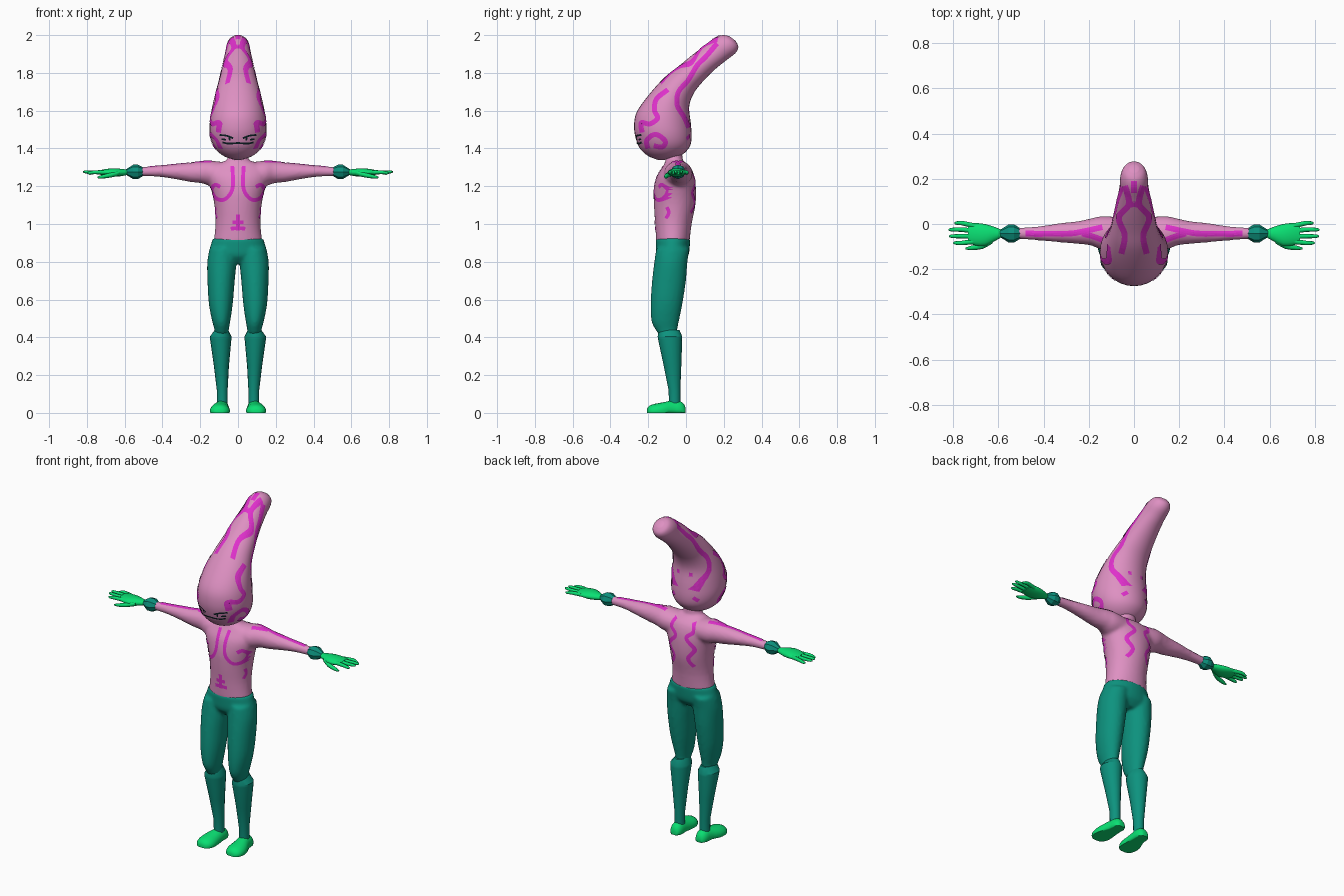
import bpy, bmesh, math
from mathutils import Vector
from mathutils.bvhtree import BVHTree

if "Cube" in bpy.data.objects:
    bpy.data.objects.remove(bpy.data.objects["Cube"])


def material(name, rgb):
    m = bpy.data.materials.new(name)
    m.diffuse_color = (*rgb, 1)
    m.use_nodes = True
    m.node_tree.nodes["Principled BSDF"].inputs["Base Color"].default_value = m.diffuse_color
    return m


PINK = material("pink_skin", (0.73, 0.28, 0.54))
MAGENTA = material("magenta_marking", (0.74, 0.03, 0.60))
TEAL = material("teal_cloth", (0.004, 0.29, 0.21))
GREEN = material("bright_green", (0.003, 0.74, 0.17))
DARK = material("dark_line", (0.004, 0.015, 0.02))


def spline(pts, k):
    """Catmull-Rom resampling of tuples of any length."""
    if k < 2:
        return [tuple(p) for p in pts]
    out = []
    for i in range(len(pts) - 1):
        quad = [pts[max(i - 1, 0)], pts[i], pts[i + 1], pts[min(i + 2, len(pts) - 1)]]
        for j in range(k):
            t = j / k
            out.append(tuple(0.5 * (2 * b + (c - a) * t + (2 * a - 5 * b + 4 * c - d) * t * t
                                    + (3 * b - a - 3 * c + d) * t ** 3) for a, b, c, d in zip(*quad)))
    return out + [tuple(pts[-1])]


# Row layouts: a station followed by the extents of its elliptical section
def up(z, x0, x1, y0, y1):
    return Vector(((x0 + x1) / 2, (y0 + y1) / 2, z)), Vector(((x1 - x0) / 2, 0, 0)), Vector((0, (y1 - y0) / 2, 0))


def along_x(x, y0, y1, z0, z1):
    return Vector((x, (y0 + y1) / 2, (z0 + z1) / 2)), Vector((0, (y1 - y0) / 2, 0)), Vector((0, 0, (z1 - z0) / 2))


def along_y(y, x0, x1, z0, z1):
    return Vector(((x0 + x1) / 2, y, (z0 + z1) / 2)), Vector(((x1 - x0) / 2, 0, 0)), Vector((0, 0, (z1 - z0) / 2))


def tilted(fy, fz, by, bz, w):
    f, b = Vector((0, fy, fz)), Vector((0, by, bz))
    return (f + b) / 2, (f - b) / 2, Vector((w, 0, 0))


def loft(bm, rows, layout, n=20, k=3, side=1):
    rings = []
    for row in spline(rows, k):
        c, u, v = layout(*row)
        ring = []
        for i in range(n):
            a = math.tau * i / n
            p = c + u * math.cos(a) + v * math.sin(a)
            ring.append(bm.verts.new((p.x * side, p.y, max(p.z, 0))))
        rings.append(ring)
    for r, s in zip(rings, rings[1:]):
        for i in range(n):
            j = (i + 1) % n
            bm.faces.new((r[i], r[j], s[j], s[i]))
    bm.faces.new(rings[0])
    bm.faces.new(rings[-1])


def finish(bm, name, mat, voxel=0, angle=40):
    bmesh.ops.recalc_face_normals(bm, faces=bm.faces)
    me = bpy.data.meshes.new(name)
    bm.to_mesh(me)
    bm.free()
    ob = bpy.data.objects.new(name, me)
    bpy.context.collection.objects.link(ob)
    if voxel:  # fuse overlapping volumes into one smooth skin
        r = ob.modifiers.new("fuse", 'REMESH')
        r.mode, r.voxel_size = 'VOXEL', voxel
        s = ob.modifiers.new("relax", 'SMOOTH')
        s.factor, s.iterations = 0.5, 5
        dg = bpy.context.evaluated_depsgraph_get()
        ob.data = bpy.data.meshes.new_from_object(ob.evaluated_get(dg))
        ob.modifiers.clear()
    ob.data.materials.clear()
    ob.data.materials.append(mat)
    bpy.ops.object.select_all(action='DESELECT')
    ob.select_set(True)
    bpy.context.view_layer.objects.active = ob
    bpy.ops.object.shade_smooth_by_angle(angle=math.radians(angle))
    return ob


# Curved, tapering head
bm = bmesh.new()
loft(bm, [(-.145, 1.338, -.125, 1.338, .01), (-.20, 1.36, -.06, 1.35, .065), (-.24, 1.395, -.015, 1.37, .105),
          (-.262, 1.44, .02, 1.41, .135), (-.275, 1.51, .03, 1.46, .15), (-.262, 1.59, .026, 1.53, .147),
          (-.20, 1.68, .017, 1.62, .13), (-.115, 1.775, .04, 1.69, .107), (-.04, 1.835, .09, 1.755, .091),
          (.04, 1.90, .155, 1.82, .076), (.11, 1.953, .215, 1.868, .064), (.155, 1.987, .262, 1.905, .06),
          (.195, 2.0, .277, 1.938, .046), (.23, 1.994, .262, 1.97, .02)], tilted, 32, 4)
head = finish(bm, "head", PINK)

# Torso, neck and arms fused into one skin
bm = bmesh.new()
loft(bm, [(.90, -.13, .13, -.158, .018), (1.0, -.119, .119, -.163, .03), (1.1, -.125, .125, -.17, .05),
          (1.18, -.142, .142, -.17, .053), (1.25, -.165, .165, -.155, .045), (1.30, -.155, .155, -.125, .025),
          (1.33, -.08, .08, -.11, -.01), (1.345, -.055, .055, -.108, -.018), (1.40, -.05, .05, -.105, -.02)], up, 32)
for s in (1, -1):
    loft(bm, [(.05, -.12, .03, 1.20, 1.325), (.14, -.115, .035, 1.20, 1.335), (.19, -.095, .025, 1.215, 1.332),
              (.25, -.088, .012, 1.222, 1.325), (.32, -.082, .005, 1.235, 1.318), (.42, -.073, -.01, 1.25, 1.308),
              (.53, -.065, -.018, 1.253, 1.30)], along_x, 20, 3, s)
torso = finish(bm, "torso_and_arms", PINK, .009)

# Trousers: hips and thighs fused, with separate shins
bm = bmesh.new()
loft(bm, [(.925, -.133, .133, -.16, .022), (.88, -.147, .147, -.16, .02), (.83, -.155, .155, -.155, .012),
          (.79, -.10, .10, -.12, -.02)], up, 32)
for s in (1, -1):
    loft(bm, [(.87, .012, .15, -.158, .018), (.80, .008, .163, -.168, .008), (.70, .017, .162, -.18, 0),
              (.58, .027, .155, -.188, -.018), (.49, .04, .138, -.184, -.036), (.445, .048, .126, -.165, -.045),
              (.41, .052, .122, -.14, -.045)], up, 20, 3, s)
finish(bm, "trousers", TEAL, .009)
for s, side in ((1, "right"), (-1, "left")):
    bm = bmesh.new()
    loft(bm, [(.44, .052, .122, -.145, -.035), (.405, .035, .148, -.15, -.02), (.39, .035, .148, -.148, -.02),
              (.25, .048, .128, -.118, -.025), (.12, .055, .112, -.092, -.03), (.04, .055, .112, -.09, -.03)],
         up, 16, 1, s)
    finish(bm, side + "_shin", TEAL, angle=30)

    # Shoe with flat sole
    bm = bmesh.new()
    loft(bm, [(-.207, .08, .115, -.01, .018), (-.195, .057, .137, -.02, .037), (-.165, .043, .149, -.03, .048),
              (-.12, .044, .145, -.03, .056), (-.07, .047, .125, -.03, .066), (-.03, .048, .12, -.03, .062),
              (-.008, .058, .108, -.02, .042), (-.002, .07, .098, -.01, .02)], along_y, 20, 2, s)
    finish(bm, side + "_shoe", GREEN, angle=60)

    # Faceted bracelet
    bm = bmesh.new()
    loft(bm, [(.492, -.058, -.026, 1.26, 1.294), (.53, -.082, -.002, 1.238, 1.314),
              (.555, -.082, -.002, 1.238, 1.314), (.592, -.058, -.026, 1.26, 1.29)], along_x, 8, 1, s)
    finish(bm, side + "_bracelet", TEAL, angle=20)

    # Hand: palm, four fingers, thumb
    bm = bmesh.new()
    loft(bm, [(.585, -.058, -.026, 1.26, 1.288), (.62, -.078, -.012, 1.253, 1.292), (.66, -.098, 0, 1.25, 1.295),
              (.70, -.095, .004, 1.255, 1.291), (.735, -.085, 0, 1.262, 1.284)], along_x, 16, 2, s)
    for y0, y1, tip, z in ((-.010, .004, .795, 1.268), (-.032, -.025, .82, 1.276),
                           (-.054, -.054, .818, 1.276), (-.076, -.084, .80, 1.27)):
        loft(bm, [(.70, y0 - .012, y0 + .012, 1.261, 1.285), (.76, y1 - .01, y1 + .01, 1.264, 1.284),
                  (tip - .012, y1 - .008, y1 + .008, z - .008, z + .008),
                  (tip, y1 - .003, y1 + .003, z - .003, z + .003)], along_x, 8, 2, s)
    loft(bm, [(.625, -.085, -.055, 1.256, 1.284), (.67, -.11, -.083, 1.247, 1.272),
              (.72, -.116, -.096, 1.24, 1.26), (.745, -.112, -.104, 1.243, 1.25)], along_x, 8, 2, s)
    finish(bm, side + "_hand", GREEN, angle=60)


def stroke(bm, target, pts, origin, to3d, width, k=8):
    """Thin ribbon drawn in a plane and projected onto the target surface."""
    ob = target
    tree = BVHTree.FromPolygons([v.co for v in ob.data.vertices], [p.vertices[:] for p in ob.data.polygons])
    path = [Vector(p) for p in spline(pts, k)]
    prev = None
    for i, p in enumerate(path):
        d = path[min(i + 1, len(path) - 1)] - path[max(i - 1, 0)]
        side = Vector((-d.y, d.x)).normalized() * width / 2
        row = []
        for f in (-1, -.33, .33, 1):
            start = to3d(*(p + side * f))
            hit, nor, _, _ = tree.ray_cast(start, origin)
            if hit and nor.dot(origin) > 0:
                nor = -nor
            row.append(bm.verts.new(hit + nor * .003) if hit else None)
        if prev:
            for a, b in ((0, 1), (1, 2), (2, 3)):
                q = (prev[a], prev[b], row[b], row[a])
                if all(q) and max((q[m].co - q[m - 1].co).length for m in range(4)) < .05:
                    f = bm.faces.new(q)
                    f.normal_update()
                    if f.normal.dot(origin) > 0:
                        f.normal_flip()
        prev = row


def painted(name, target, mat, strokes, view, width, k=8):
    bm = bmesh.new()
    for s in (1, -1):
        origin, to3d = {
            "front": (Vector((0, 1, 0)), lambda a, b: Vector((a * s, -2, b))),
            "back": (Vector((0, -1, 0)), lambda a, b: Vector((a * s, 2, b))),
            "top": (Vector((0, 0, -1)), lambda a, b: Vector((a * s, b, 4))),
            "side": (Vector((-s, 0, 0)), lambda a, b: Vector((2 * s, a, b)))}[view]
        for pts in strokes:
            stroke(bm, target, pts, origin, to3d, width, k)
    loose = [v for v in bm.verts if not v.link_faces]
    bmesh.ops.delete(bm, geom=loose, context='VERTS')
    me = bpy.data.meshes.new(name)
    bm.to_mesh(me)
    bm.free()
    me.materials.append(mat)
    bpy.context.collection.objects.link(bpy.data.objects.new(name, me))


# Head markings
painted("head_side_marks", head, MAGENTA, [
    [(.165, 1.955), (.105, 1.885), (.06, 1.84), (.01, 1.76), (-.04, 1.70), (-.048, 1.63), (-.012, 1.565), (.012, 1.51)],
    [(-.095, 1.71), (-.155, 1.66), (-.165, 1.60), (-.15, 1.56), (-.19, 1.53), (-.235, 1.535), (-.23, 1.485)],
    [(-.20, 1.40), (-.205, 1.445), (-.16, 1.475), (-.11, 1.44), (-.125, 1.41), (-.17, 1.415)]], "side", .026)
painted("head_top_marks", head, MAGENTA, [
    [(.038, .17), (.022, .09), (.065, .03), (.04, -.05), (.055, -.13)],
    [(0, .19), (0, .14)], [(0, .09), (.03, .085)]], "top", .026)
painted("head_back_dots", head, MAGENTA, [[(.03, 1.60), (.05, 1.60)], [(.06, 1.47), (.085, 1.45)]], "back", .022)

# Torso and arm markings
painted("chest_spirals", torso, MAGENTA, [
    [(.03, 1.305), (.026, 1.21), (.04, 1.16), (.075, 1.128), (.115, 1.138), (.138, 1.18), (.118, 1.208), (.093, 1.195)]],
    "front", .02)
painted("belly_mark", torso, MAGENTA, [[(0, 1.05), (0, .965)], [(-.005, 1.01), (.028, 1.01)],
                                       [(-.005, .98), (.038, .975)]], "front", .02)
painted("back_waves", torso, MAGENTA, [
    [(.06, 1.315), (.072, 1.27), (.035, 1.23), (.08, 1.17), (.045, 1.11), (.07, 1.06)]], "back", .022)
painted("flank_marks", torso, MAGENTA, [[(-.10, 1.09), (-.09, 1.06), (-.105, 1.03)]], "side", .018)
painted("arm_stripes", torso, MAGENTA, [[(.48, -.043), (.38, -.043), (.28, -.042), (.21, -.03), (.14, -.015)],
                                        [(.23, -.042), (.18, -.055), (.14, -.07)]], "top", .024)

# Face lines: slanted lids, pupils and mouth
painted("face_lines", head, DARK, [
    [(.095, 1.472), (.06, 1.468), (.025, 1.455)], [(.045, 1.462), (.043, 1.442)],
    [(0, 1.43), (.05, 1.427), (.08, 1.433)], [(.062, 1.447), (.085, 1.45)]], "front", .009)
